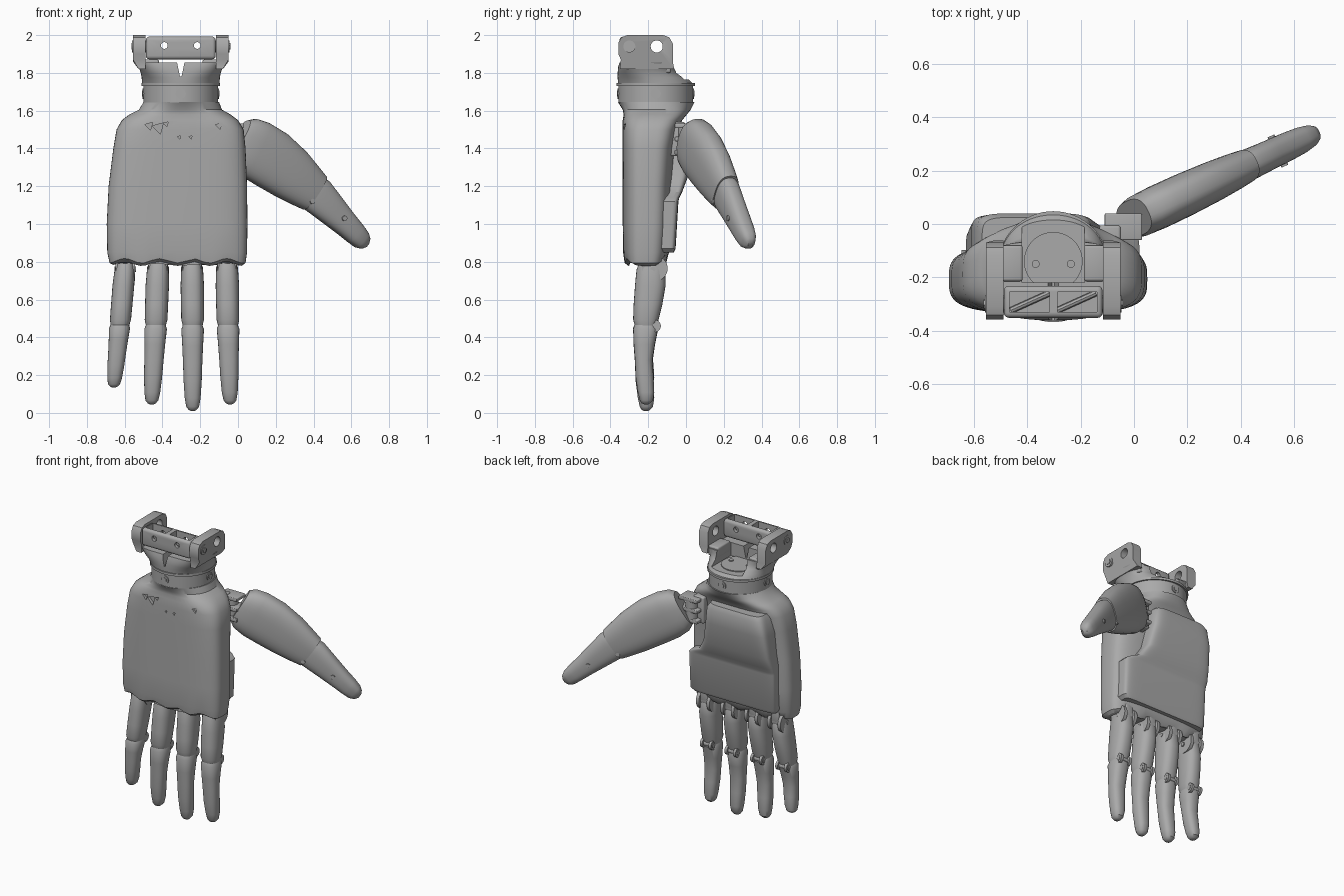
import bpy, bmesh, math
from mathutils import Vector

if "Cube" in bpy.data.objects:
    bpy.data.objects.remove(bpy.data.objects["Cube"], do_unlink=True)

grey = bpy.data.materials.new("matte grey")
grey.use_nodes = True
COLOUR = (0.4, 0.4, 0.4, 1)
grey.diffuse_color = COLOUR
grey.node_tree.nodes["Principled BSDF"].inputs["Base Color"].default_value = COLOUR

X, Y, Z = Vector((1, 0, 0)), Vector((0, 1, 0)), Vector((0, 0, 1))


def finish(name, bm, angle=35):
    bmesh.ops.recalc_face_normals(bm, faces=bm.faces)
    me = bpy.data.meshes.new(name)
    bm.to_mesh(me)
    bm.free()
    me.materials.append(grey)
    for p in me.polygons:
        p.use_smooth = True
    me.set_sharp_from_angle(angle=math.radians(angle))
    ob = bpy.data.objects.new(name, me)
    bpy.context.scene.collection.objects.link(ob)
    return ob


def ring(c, u, v, a, b, n=2.0, count=40):
    """Superellipse cross-section around c."""
    pts = []
    for i in range(count):
        t = 2 * math.pi * i / count
        cs, sn = math.cos(t), math.sin(t)
        pts.append(c + u * math.copysign(abs(cs) ** (2 / n), cs) * a
                   + v * math.copysign(abs(sn) ** (2 / n), sn) * b)
    return pts


def loft(name, rings, angle=35):
    bm = bmesh.new()
    loops = [[bm.verts.new(p) for p in r] for r in rings]
    for lo, hi in zip(loops, loops[1:]):
        for i in range(len(lo)):
            j = (i + 1) % len(lo)
            bm.faces.new((lo[i], lo[j], hi[j], hi[i]))
    bm.faces.new(loops[0])
    bm.faces.new(loops[-1])
    return finish(name, bm, angle)


def rod(name, c, axis, r, length, sides=32):
    c, axis = Vector(c), Vector(axis).normalized()
    u = axis.orthogonal().normalized()
    v = axis.cross(u)
    return loft(name, [ring(c + axis * length * s, u, v, r, r, 2, sides) for s in (-.5, .5)])


def box(name, lo, hi, bevel=0.0):
    lo, hi = Vector(lo), Vector(hi)
    bm = bmesh.new()
    bmesh.ops.create_cube(bm, size=1)
    for v in bm.verts:
        v.co = Vector([(lo[i] + hi[i]) / 2 + v.co[i] * (hi[i] - lo[i]) for i in range(3)])
    if bevel:
        bmesh.ops.bevel(bm, geom=bm.edges[:], offset=bevel, segments=3, profile=0.5, affect='EDGES')
    return finish(name, bm)


def cut(ob, cutters):
    for c in cutters:
        c.hide_render = True
        m = ob.modifiers.new("cut", 'BOOLEAN')
        m.operation, m.solver, m.object = 'DIFFERENCE', 'EXACT', c
    dg = bpy.context.evaluated_depsgraph_get()
    me = bpy.data.meshes.new_from_object(ob.evaluated_get(dg))
    ob.modifiers.clear()
    ob.data = me
    me.set_sharp_from_angle(angle=math.radians(35))
    for c in cutters:
        bpy.data.objects.remove(c, do_unlink=True)


def slab(z, x0, x1, y0, y1, n):
    c = Vector(((x0 + x1) / 2, (y0 + y1) / 2, z))
    return ring(c, X, Y, (x1 - x0) / 2, (y1 - y0) / 2, n, 64)


# Hand shell, with a scalloped lower rim
shell = [slab(*s) for s in (
    (.79, -.66, .02, -.305, -.12, 3.5), (.805, -.68, .04, -.325, -.105, 3.5),
    (.85, -.692, .048, -.333, -.09, 3.5), (1.0, -.695, .05, -.335, -.08, 3.5),
    (1.2, -.685, .048, -.335, -.075, 3.5), (1.4, -.66, .04, -.337, -.06, 3.5),
    (1.5, -.643, .03, -.337, -.04, 3.4), (1.55, -.615, .0, -.335, -.02, 3.2),
    (1.58, -.575, -.04, -.33, .005, 2.8), (1.605, -.525, -.085, -.335, .025, 2.4),
    (1.645, -.5, -.1, -.36, .045, 2))]
for r in shell[:2]:
    for p in r:
        p.z += .012 * math.cos((p.x + .06) * 2 * math.pi / .18)
palm = loft("palm_shell", shell, 40)
cut(palm, [rod("vent_cutter", (x, -.34, z), Y, r, .05, 3) for x, z, r in (
    (-.47, 1.52, .025), (-.42, 1.51, .035), (-.38, 1.53, .015),
    (-.31, 1.46, .01), (-.25, 1.46, .01), (-.1, 1.52, .02))])

# Raised palm plate, narrowing around the thumb
loft("palm_plate", [slab(*s) for s in (
    (.85, -.62, .0, -.2, -.065, 9), (.87, -.63, .02, -.2, -.055, 9),
    (1.12, -.63, .02, -.2, -.04, 9), (1.14, -.63, -.0, -.2, -.035, 9),
    (1.17, -.63, -.07, -.2, -.02, 9), (1.25, -.62, -.12, -.2, .01, 8),
    (1.4, -.61, -.15, -.2, .035, 7), (1.5, -.59, -.16, -.2, .04, 6),
    (1.53, -.57, -.18, -.2, .025, 6))])

# Fingers: hinge, two segments, joint ears
for name, xt, xj, xe, ze, w in (("index", -.058, -.053, -.042, .045, 1),
                                ("middle", -.243, -.24, -.24, .01, 1),
                                ("ring", -.423, -.435, -.457, .045, 1),
                                ("little", -.597, -.625, -.658, .135, .93)):
    zt, zj = .79, .46

    def section(x0, x1, z0, z1, t, a, yf, yb):
        c = Vector((x0 + (x1 - x0) * t, (yf + yb) / 2, z0 + (z1 - z0) * t))
        return ring(c, X, Y, a * w, (yb - yf) / 2, 2.4, 28)

    loft(name + "_lower_segment", [section(xt, xj, zt, zj, *s) for s in (
        (0, .05, -.25, -.13), (.1, .058, -.262, -.11), (.35, .062, -.27, -.108),
        (.65, .061, -.277, -.125), (.9, .06, -.28, -.145), (1, .052, -.27, -.155))])
    loft(name + "_upper_segment", [section(xj, xe, zj + .01, ze, *s) for s in (
        (0, .05, -.27, -.16), (.06, .06, -.28, -.148), (.25, .055, -.277, -.165),
        (.45, .051, -.27, -.178), (.65, .048, -.267, -.172), (.85, .042, -.255, -.168),
        (.95, .034, -.245, -.175), (.985, .022, -.235, -.19), (1, .01, -.222, -.2))])
    for s in (-1, 1):
        rod(name + "_knuckle_ear", (xt + s * .04, -.165, .765), X, .068, .022)
        rod(name + "_joint_ear", (xj + s * .033, -.165, .46), X, .032, .018, 20)
    rod(name + "_knuckle_barrel", (xt, -.165, .775), X, .055, .05)
    rod(name + "_knuckle_pin", (xt, -.175, .76), X, .014, .116, 16)
    rod(name + "_joint_pin", (xj, -.165, .46), X, .018, .09, 16)
    box(name + "_hinge_block", (xt - .028, -.24, .77), (xt + .028, -.11, .86), .008)

# Thumb, lying in a slanted vertical plane
along = Vector((.906, .423, 0))
across = Vector((-.423, .906, 0))


def thumb_part(name, rows):
    cs = [Vector((x, .045 + .467 * (x - .05), z)) for x, z, a, b in rows]
    rings = []
    for i, (x, z, a, b) in enumerate(rows):
        d = (cs[min(i + 1, len(cs) - 1)] - cs[max(i - 1, 0)]).normalized()
        rings.append(ring(cs[i], across.cross(d), across, a, b, 2.6))
    return loft(name, rings)


thumb_part("thumb_lower_segment", (
    (.0, 1.45, .115, .07), (.03, 1.43, .145, .08), (.09, 1.395, .16, .083),
    (.18, 1.34, .16, .082), (.28, 1.265, .145, .077), (.36, 1.2, .122, .07),
    (.405, 1.165, .108, .064)))
thumb_part("thumb_upper_segment", (
    (.39, 1.178, .095, .057), (.42, 1.15, .1, .06), (.5, 1.07, .083, .056),
    (.57, 1.0, .068, .054), (.62, .95, .06, .05), (.655, .915, .052, .042),
    (.675, .897, .036, .03), (.684, .889, .016, .014)))
for x, z in ((.37, 1.12), (.54, 1.03)):
    rod("thumb_pin", (x, .045 + .467 * (x - .05), z), across, .014, .125, 16)

# Thumb hinge
box("thumb_mount", (-.13, -.1, 1.36), (-.05, -.005, 1.54), .01)
rod("thumb_hinge_pin", (-.045, .0, 1.45), Z, .04, .16)
for z in (1.38, 1.45, 1.52):
    box("thumb_hinge_leaf", (-.11, -.06, z - .012), (.03, .04, z + .012), .005)

# Wrist ring with screws
CX, CY = -.303, -.16
rod("wrist_ring", (CX, CY, 1.69), Z, .198, .1, 64)
rod("wrist_flange", (CX, CY, 1.738), Z, .208, .016, 64)
for k in range(4):
    d = Vector((math.cos(k * math.pi / 2), math.sin(k * math.pi / 2), 0))
    c = Vector((CX, CY, 1.69)) + d * .198
    rod("ring_screw_rim", c, d, .027, .008, 24)
    rod("ring_screw_head", c, d, .016, .016, 6)

# Wrist cup, open to the back, with a front notch
cup = loft("wrist_cup", [slab(*s) for s in (
    (1.745, -.508, -.098, -.36, .035, 2.1), (1.775, -.51, -.096, -.362, .005, 2.3),
    (1.8, -.515, -.091, -.362, -.04, 2.8), (1.83, -.525, -.081, -.36, -.06, 3.4),
    (1.855, -.54, -.066, -.352, -.068, 4.5))])
cut(cup, [box("channel_cutter", (-.42, -.22, 1.765), (-.186, .2, 2)),
          loft("notch_cutter", [[Vector((CX - .004, y, 1.78)), Vector((CX + .004, y, 1.78)),
                                 Vector((CX + .025, y, 1.88)), Vector((CX - .025, y, 1.88))]
                                for y in (-.5, -.2)])])
rod("cup_floor", (CX, CY + .02, 1.765), Z, .11, .012, 48)
for s in (-1, 1):
    rod("floor_screw", (CX + s * .066, CY + .01, 1.772), Z, .015, .01, 12)

# Side arms with pivot holes
ARM = ((-.35, 1.82), (-.345, 1.87), (-.358, 1.9), (-.358, 1.96), (-.342, 1.988), (-.31, 2),
       (-.12, 2), (-.088, 1.988), (-.07, 1.955), (-.07, 1.86), (-.062, 1.82))
for side, s in (("left", 1), ("right", -1)):
    arm = loft(side + "_arm", [[Vector((CX + s * (o - (.03 if z < 1.85 and o > .2 else 0)), y, z))
                                for y, z in ARM] for o in (.186, .253)], 30)
    cut(arm, [rod("hole_cutter", (CX + s * .22, -.155, 1.94), X, .032, .2)])
    rod(side + "_arm_bolt", (CX + s * .22, -.3, 1.94), X, .032, .074, 24)
    rod(side + "_arm_bolt_head", (CX + s * .22, -.3, 1.94), X, .018, .084, 6)
    box(side + "_arm_rib", (CX + s * .155 - .04, -.215, 1.8), (CX + s * .155 + .04, -.08, 1.87), .01)

# Cross bar with top pockets and through holes
bar = box("cross_bar", (-.488, -.352, 1.872), (-.118, -.232, 1.992), .018)
cut(bar, [box("pocket_cutter", (x, -.33, 1.9), (x + .15, -.255, 2.1)) for x in (-.468, -.288)]
    + [rod("pin_cutter", (x, -.29, 1.945), Y, .018, .3, 20) for x in (-.39, -.216)])
for x in (-.39, -.216):
    rod("bar_brace", (x, -.292, 1.91), Vector((1, .45, 0)), .012, .16, 8)
